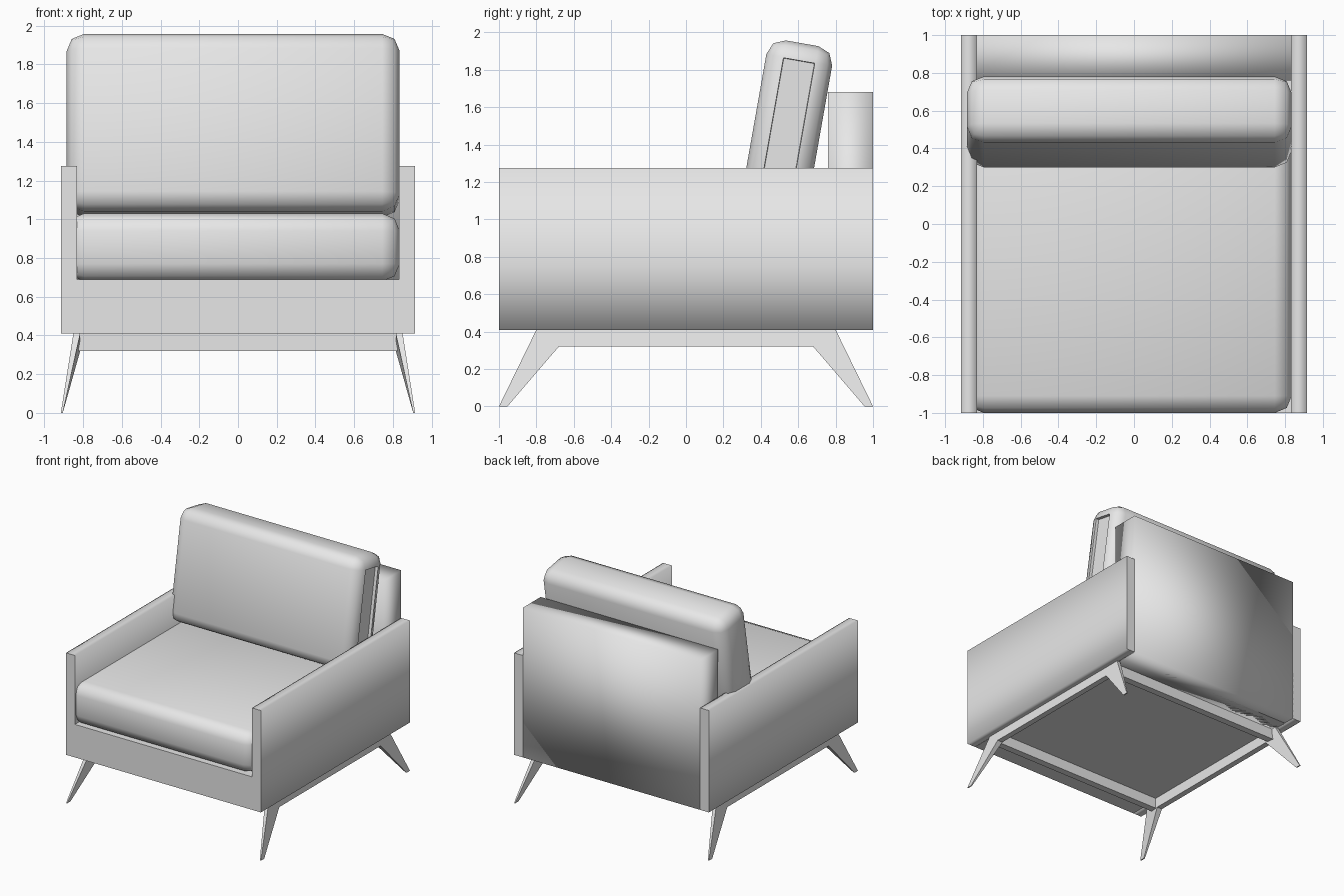
import bpy, bmesh
from math import radians
from mathutils import Matrix, Vector

cube = bpy.data.objects.get("Cube")
if cube:
    bpy.data.objects.remove(cube, do_unlink=True)

grey = bpy.data.materials.new("light_grey")
grey.use_nodes = True
grey.diffuse_color = (0.8, 0.8, 0.8, 1)
grey.node_tree.nodes["Principled BSDF"].inputs["Base Color"].default_value = (0.8, 0.8, 0.8, 1)


def finish(name, bm, smooth=False):
    bmesh.ops.recalc_face_normals(bm, faces=bm.faces)
    for f in bm.faces:
        f.smooth = smooth
    mesh = bpy.data.meshes.new(name)
    bm.to_mesh(mesh)
    bm.free()
    mesh.materials.append(grey)
    obj = bpy.data.objects.new(name, mesh)
    bpy.context.collection.objects.link(obj)
    return obj


def box(lo, hi):
    bm = bmesh.new()
    lo, hi = Vector(lo), Vector(hi)
    size = Matrix.Diagonal((hi - lo).to_4d())
    bmesh.ops.create_cube(bm, size=1, matrix=Matrix.Translation((lo + hi) / 2) @ size)
    return bm


def cushion(name, lo, hi, recess=False):
    """Box with rounded edges, optionally with a sunken panel on the +x side."""
    bm = box(lo, hi)
    bmesh.ops.bevel(bm, geom=bm.edges[:], offset=0.09, segments=2,
                    profile=0.5, affect='EDGES')
    sharp = []
    if recess:
        side = max(bm.faces, key=lambda f: f.calc_center_median().x)
        bmesh.ops.inset_region(bm, faces=[side], thickness=0.005, depth=0)
        bmesh.ops.inset_region(bm, faces=[side], thickness=0.003, depth=-0.025)
        sharp = [e for e in side.edges]
        sharp += [e for f in bm.faces for e in f.edges
                  if any(s in f.edges for s in side.edges)]
    for e in sharp:
        e.smooth = False
    return finish(name, bm, True)


# Upholstered body
finish("seat_base", box((-0.835, -1, 0.41), (0.835, 0.9, 0.69)))
finish("back_panel", box((-0.833, 0.76, 0.41), (0.833, 1, 1.68)), True)

# Arms: softly shaded around the profile, crisp at both ends
for side, s in (("left", 1), ("right", -1)):
    xs = sorted((0.832 * s, 0.915 * s))
    bm = box((xs[0], -1, 0.41), (xs[1], 1, 1.275))
    bmesh.ops.bisect_plane(bm, geom=bm.verts[:] + bm.edges[:] + bm.faces[:],
                           plane_co=(0, 0, 0.75), plane_no=(0, 0, 1))
    for e in bm.edges:
        a, b = e.verts
        e.smooth = abs(a.co.y + b.co.y) < 1.9
    finish(side + "_arm", bm, True)

# Cushions
cushion("seat_cushion", (-0.885, -1, 0.68), (0.835, 0.72, 1.03))
back = cushion("back_cushion", (-0.885, 0.096, 1.09), (0.835, 0.453, 2.02), True)
back.data.transform(Matrix.Rotation(radians(-10), 4, 'X'))

# Side frames: a rail with a splayed, tapering leg at each end
TOP, LOW = 0.41, 0.32
profile = [(0.8, TOP), (1, 0), (0.955, 0), (0.68, LOW)]
for side, s in (("left", 1), ("right", -1)):
    bm = bmesh.new()
    rings = []
    for inner in (False, True):
        ring = []
        for d in (-1, 1):
            for y, z in profile:
                x = 0.915 - 0.065 * z / TOP
                if inner:
                    x = 0.905 - 0.09 * min(z / LOW, 1)
                ring.append(bm.verts.new((s * x, d * y, z)))
        rings.append(ring)
    out, inn = rings
    for r in rings:
        for i in (0, 4):
            bm.faces.new(r[i:i + 4])
        bm.faces.new((r[0], r[3], r[7], r[4]))
    loop = [0, 1, 2, 3, 7, 6, 5, 4]
    for a, b in zip(loop, loop[1:] + loop[:1]):
        bm.faces.new((out[a], out[b], inn[b], inn[a]))
    finish(side + "_leg_frame", bm)

# Cross rails under the front and back
for name, y in (("front", -0.73), ("back", 0.73)):
    finish(name + "_rail", box((-0.825, y - 0.03, LOW), (0.825, y + 0.03, TOP)))
